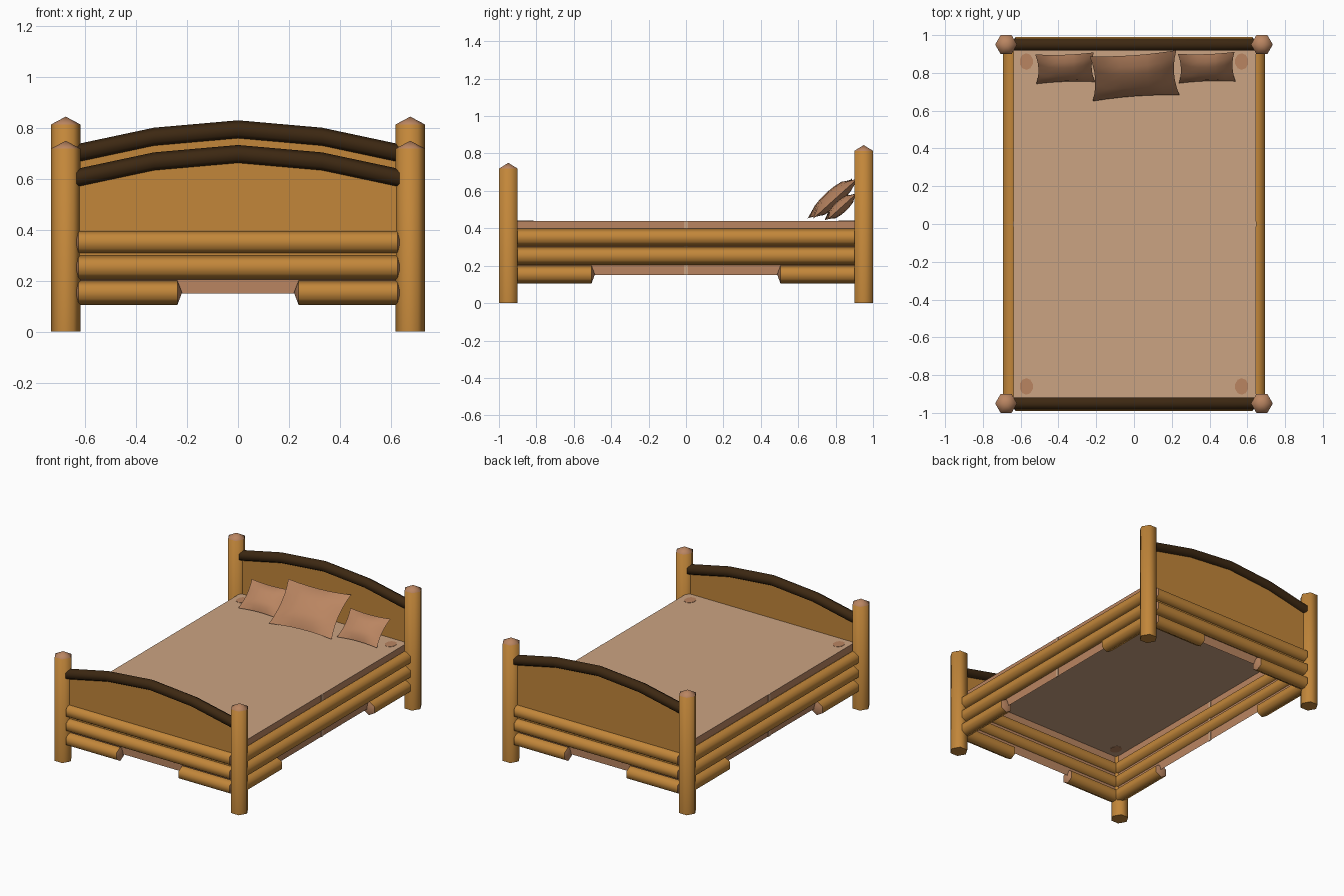
import bpy, bmesh, math
from mathutils import Vector, Matrix

if "Cube" in bpy.data.objects:
    bpy.data.objects.remove(bpy.data.objects["Cube"])

def material(name, rgb):
    m = bpy.data.materials.new(name)
    m.diffuse_color = (*rgb, 1)
    m.use_nodes = True
    m.node_tree.nodes["Principled BSDF"].inputs["Base Color"].default_value = m.diffuse_color
    return m

WOOD = material("orange wood", (0.54, 0.24, 0.042))
DARK = material("dark rail wood", (0.046, 0.021, 0.006))
CUT = material("cut wood and cloth brown", (0.49, 0.235, 0.12))
PALE = material("pale mattress", (0.60, 0.37, 0.225))

def finish(name, bm, mats, smooth=None, recalc=True):
    if recalc:
        bmesh.ops.recalc_face_normals(bm, faces=bm.faces)
    me = bpy.data.meshes.new(name)
    bm.to_mesh(me)
    bm.free()
    ob = bpy.data.objects.new(name, me)
    bpy.context.collection.objects.link(ob)
    for m in mats:
        me.materials.append(m)
    if smooth:
        bpy.ops.object.select_all(action='DESELECT')
        ob.select_set(True)
        bpy.context.view_layer.objects.active = ob
        bpy.ops.object.shade_smooth_by_angle(angle=math.radians(smooth))
    return ob

def log(name, p0, p1, r, up, tip0, tip1):
    """Six-sided log from p0 to p1 with shallow pointed, paler cut ends."""
    p0, p1, u = Vector(p0), Vector(p1), Vector(up)
    a = (p1 - p0).normalized()
    v = a.cross(u)
    bm = bmesh.new()
    def ring(c):
        return [bm.verts.new(c + r * (math.cos(k * math.pi / 3) * u + math.sin(k * math.pi / 3) * v))
                for k in range(6)]
    r0, r1 = ring(p0 + a * tip0), ring(p1 - a * tip1)
    for k in range(6):
        j = (k + 1) % 6
        bm.faces.new((r0[k], r0[j], r1[j], r1[k]))
    for rg, p, tip in ((r0, p0, tip0), (r1, p1, tip1)):
        if not tip:
            bm.faces.new(rg)
            continue
        c = bm.verts.new(p)
        for k in range(6):
            bm.faces.new((rg[k], rg[(k + 1) % 6], c)).material_index = 1
    return finish(name, bm, [WOOD, CUT], 61 if tip0 else 62)

# Arch points of the footboard rail; the headboard is the same, raised
ARCH = [(-0.635, 0.602), (-0.33, 0.667), (0, 0.696), (0.33, 0.667), (0.635, 0.602)]

def end_board(name, y, lift):
    # arched panel
    bm = bmesh.new()
    pts = [(-0.635, 0.3)] + [(x, z + lift) for x, z in ARCH] + [(0.635, 0.3)]
    f = bm.faces.new([bm.verts.new((x, y - 0.008, z)) for x, z in pts])
    ext = bmesh.ops.extrude_face_region(bm, geom=[f])["geom"]
    bmesh.ops.translate(bm, vec=(0, 0.016, 0), verts=[g for g in ext if isinstance(g, bmesh.types.BMVert)])
    finish(name + "_panel", bm, [WOOD])
    # dark six-sided rail along the arch
    bm = bmesh.new()
    rings = [[bm.verts.new((x, y + 0.0375 * math.sin(k * math.pi / 3),
                            z + lift + 0.0375 * math.cos(k * math.pi / 3))) for k in range(6)]
             for x, z in ARCH]
    for a, b in zip(rings, rings[1:]):
        for k in range(6):
            j = (k + 1) % 6
            bm.faces.new((a[k], a[j], b[j], b[k]))
    bm.faces.new(rings[0])
    bm.faces.new(rings[-1])
    finish(name + "_rail", bm, [DARK], 61)

end_board("headboard", 0.95, 0.097)
end_board("footboard", -0.95, 0)

# Corner posts
for sx in (-1, 1):
    for part, y, h in (("head", 0.95, 0.845), ("foot", -0.95, 0.75)):
        log(part + "_post", (sx * 0.677, y, 0), (sx * 0.677, y, h), 0.058, (1, 0, 0), 0, 0.031)

# Stacked logs on all four sides, with short ones at the bottom corners
Z, R, T = (0, 0, 1), 0.0475, 0.018
for s in (-1, 1):
    for z in (0.252, 0.351):
        log("end_log", (-0.645, s * 0.95, z), (0.645, s * 0.95, z), R, Z, T, T)
        log("side_log", (s * 0.652, -0.945, z), (s * 0.652, 0.945, z), R, Z, T, T)
    for t in (-1, 1):
        log("short_end_log", (t * 0.645, s * 0.95, 0.153), (t * 0.22, s * 0.95, 0.153), R, Z, T, T)
        log("short_side_log", (s * 0.652, t * 0.945, 0.153), (s * 0.652, t * 0.487, 0.153), R, Z, T, T)

def box(name, lo, hi, mat):
    bm = bmesh.new()
    bmesh.ops.create_cube(bm, size=1)
    for v in bm.verts:
        v.co = Vector([(lo[i] + hi[i]) / 2 + v.co[i] * (hi[i] - lo[i]) for i in range(3)])
    return bm, finish

# Mattress: open-bottomed cover, pale top and brown skirt
X0, X1, Y, ZB, ZT = -0.638, 0.645, 0.936, 0.15, 0.44
bm = bmesh.new()
bmesh.ops.create_cube(bm, size=1)
for v in bm.verts:
    v.co = Vector((X1 if v.co.x > 0 else X0, math.copysign(Y, v.co.y), ZT if v.co.z > 0 else ZB))
bm.normal_update()
bmesh.ops.delete(bm, geom=[f for f in bm.faces if f.normal.z < -0.5], context='FACES_ONLY')
for f in bm.faces:
    f.material_index = 1 if f.normal.z > 0.5 else 0
finish("mattress_cover", bm, [CUT, PALE], recalc=False)

# Pale seams at the middle of each long side
for x in (X0, X1):
    bm = bmesh.new()
    bmesh.ops.create_cube(bm, size=1, matrix=Matrix.Translation((x, 0, (ZB + ZT) / 2 - 0.001))
                          @ Matrix.Diagonal((0.006, 0.024, ZT - ZB, 1)))
    finish("side_seam", bm, [PALE])

# Round corner patches
for sx in (-1, 1):
    for sy in (-1, 1):
        bm = bmesh.new()
        bmesh.ops.create_cone(bm, cap_ends=True, segments=10, radius1=1, radius2=1, depth=1,
                              matrix=Matrix.Translation((sx * 0.57, sy * 0.86, ZT))
                              @ Matrix.Diagonal((0.036, 0.044, 0.004, 1)))
        finish("corner_patch", bm, [CUT])

def pillow(name, loc, w, d, t, tilt, turn):
    """Cushion with pinched corners, leaning on the headboard."""
    bm = bmesh.new()
    n = 6
    bmesh.ops.create_grid(bm, x_segments=n, y_segments=n, size=1)
    dup = bmesh.ops.duplicate(bm, geom=bm.verts[:] + bm.edges[:] + bm.faces[:])["geom"]
    low = {g for g in dup if isinstance(g, bmesh.types.BMVert)}
    for v in bm.verts:
        x, y = v.co.x, v.co.y
        h = t / 2 * math.sqrt(max(0, (1 - x * x) * (1 - y * y)))
        v.co = Vector((x * w / 2 * (1 - 0.09 * (1 - y * y)),
                       y * d / 2 * (1 - 0.09 * (1 - x * x)), -h if v in low else h))
    bmesh.ops.remove_doubles(bm, verts=bm.verts, dist=0.0005)
    bm.transform(Matrix.Translation(loc) @ Matrix.Rotation(math.radians(turn), 4, 'Z')
                 @ Matrix.Rotation(math.radians(tilt), 4, 'X'))
    finish(name, bm, [CUT], 40)

pillow("left_pillow", (-0.365, 0.825, 0.515), 0.31, 0.21, 0.07, 42, 2)
pillow("right_pillow", (0.385, 0.828, 0.515), 0.30, 0.21, 0.07, 42, 2)
pillow("centre_pillow", (0.003, 0.785, 0.56), 0.46, 0.32, 0.09, 42, 4)
